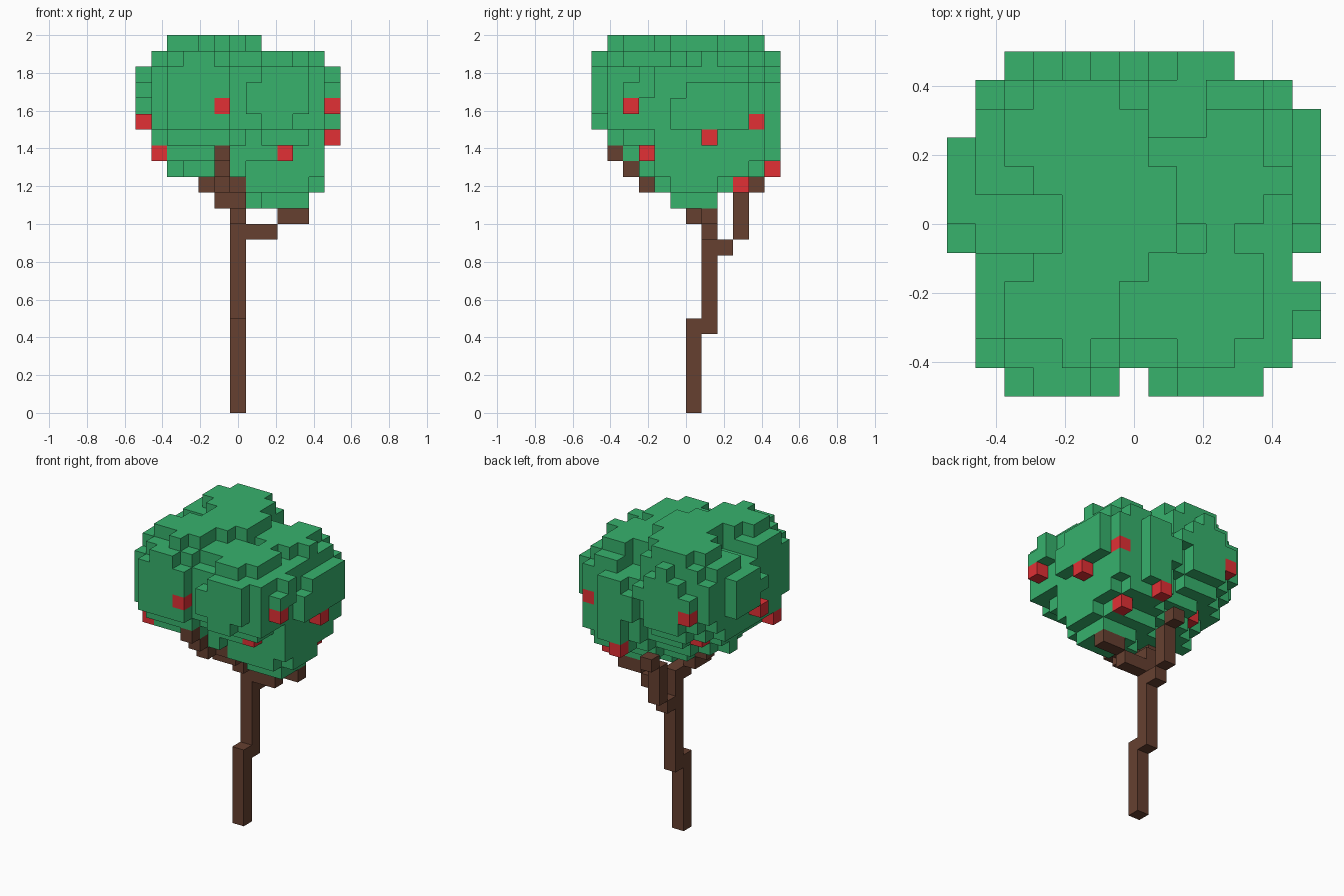
import bpy, bmesh
from mathutils import Vector

cube = bpy.data.objects.get("Cube")
if cube:
    bpy.data.objects.remove(cube, do_unlink=True)

H = 2 / 24                      # block size; the tree is 13 x 12 x 24 blocks


def material(name, rgb):
    m = bpy.data.materials.new(name)
    m.use_nodes = True
    color = (*rgb, 1)
    m.diffuse_color = color
    m.node_tree.nodes["Principled BSDF"].inputs["Base Color"].default_value = color
    return m


def run(a, b):
    """Blocks in a box from corner a to corner b, both included."""
    return {(x, y, z) for x in range(a[0], b[0] + 1)
            for y in range(a[1], b[1] + 1) for z in range(a[2], b[2] + 1)}


# Trunk and branches
trunk = run((6, 6, 0), (6, 6, 5)) | run((6, 7, 5), (6, 7, 12)) | {(6, 6, 12)}
back_branch = {(6, 8, 10), (6, 10, 14)} | run((6, 9, 11), (6, 9, 13))
left_branch = run((7, 7, 11), (8, 7, 11)) | run((9, 7, 12), (10, 7, 12))
front_branch = {(6, 5, 13), (5, 5, 13), (6, 4, 14), (5, 4, 14), (5, 3, 14),
                (5, 2, 15), (5, 1, 16)}
right_branch = {(5, 6, 13), (4, 6, 14)}
wood = trunk | back_branch | left_branch | front_branch | right_branch

# Fruit blocks
fruit = {(5, 0, 19), (9, 3, 16), (12, 2, 19), (12, 7, 17), (11, 10, 18),
         (8, 11, 15), (10, 9, 14), (2, 11, 19), (3, 8, 16), (0, 5, 18), (1, 2, 16)}

# Foliage lobes: centre and radii in blocks
lobes = [
    ((4, 6.9, 19.9), (4.4, 4.7, 4.4)),        # back right
    ((3.6, 3.5, 19.5), (3.6, 4.4, 4.3)),      # front right
    ((8.7, 2.9, 19.6), (3.8, 3.7, 2.95)),     # front left
    ((8.9, 7.3, 18.2), (3.8, 4.4, 4.6)),      # back left
    ((8.7, 6, 16.8), (3.7, 3.2, 4.5)),        # low left
    ((5.8, 5.9, 17.5), (5, 3.85, 3.9)),       # low core
    ((5.5, 5.6, 19), (3.2, 4.5, 4.8)),        # top core
]
# Limits of the crown: x and y span per height, x span per depth
x_span = {13: (7, 10), 14: (5, 11), 15: (2, 11), 16: (2, 11), 17: (1, 11),
          18: (1, 12), 22: (1, 11), 23: (2, 7)}
y_span = {13: (5, 7), 14: (4, 8), 15: (3, 10), 16: (2, 11), 17: (1, 11), 23: (1, 10)}
depth_span = {0: (2, 10), 1: (1, 11), 2: (1, 12), 3: (1, 12), 4: (1, 11),
              9: (1, 12), 10: (1, 11), 11: (2, 9)}
# Notches between lobes, as boxes of empty blocks
gaps = (run((7, 9, 21), (8, 11, 23))          # between the back lobes
        | run((0, 5, 22), (3, 6, 23))         # between the right lobes
        | run((2, 4, 23), (2, 7, 23))
        | run((12, 0, 18), (12, 4, 19)))      # under the front left lobe


def is_leaf(c):
    x, y, z = c
    for value, (lo, hi) in ((x, x_span.get(z, (0, 12))), (y, y_span.get(z, (0, 11))),
                            (x, depth_span.get(y, (0, 12)))):
        if not lo <= value <= hi:
            return False
    return any(sum(((p - q) / r) ** 2 for p, q, r in zip(c, centre, radii)) <= 1
               for centre, radii in lobes)


leaves = {c for c in run((0, 0, 13), (12, 11, 23)) if is_leaf(c)} - gaps - wood - fruit
solid = leaves | wood | fruit


def build(name, cells, mat):
    """Mesh of the block faces that are open to the air."""
    bm = bmesh.new()
    corners = {}

    def vert(p):
        key = tuple(round(v) for v in p)
        if key not in corners:
            corners[key] = bm.verts.new(((key[0] - 6.5) * H, (key[1] - 6) * H, key[2] * H))
        return corners[key]

    for c in sorted(cells):
        middle = Vector(c) + Vector((.5, .5, .5))
        for axis in range(3):
            for sign in (-1, 1):
                n = Vector((0, 0, 0))
                n[axis] = sign
                if tuple(c[i] + int(n[i]) for i in range(3)) in solid:
                    continue
                u = Vector((0, 0, 0))
                u[(axis + 1) % 3] = 1
                v = n.cross(u)
                quad = [middle + (n + a * u + b * v) * .5
                        for a, b in ((-1, -1), (1, -1), (1, 1), (-1, 1))]
                bm.faces.new([vert(p) for p in quad])
    mesh = bpy.data.meshes.new(name)
    bm.to_mesh(mesh)
    bm.free()
    mesh.materials.append(mat)
    obj = bpy.data.objects.new(name, mesh)
    bpy.context.collection.objects.link(obj)


build("trunk_and_branches", wood, material("bark brown", (0.133, 0.051, 0.030)))
build("foliage", leaves, material("leaf green", (0.038, 0.445, 0.152)))
build("fruit", fruit, material("fruit red", (0.76, 0.030, 0.036)))
